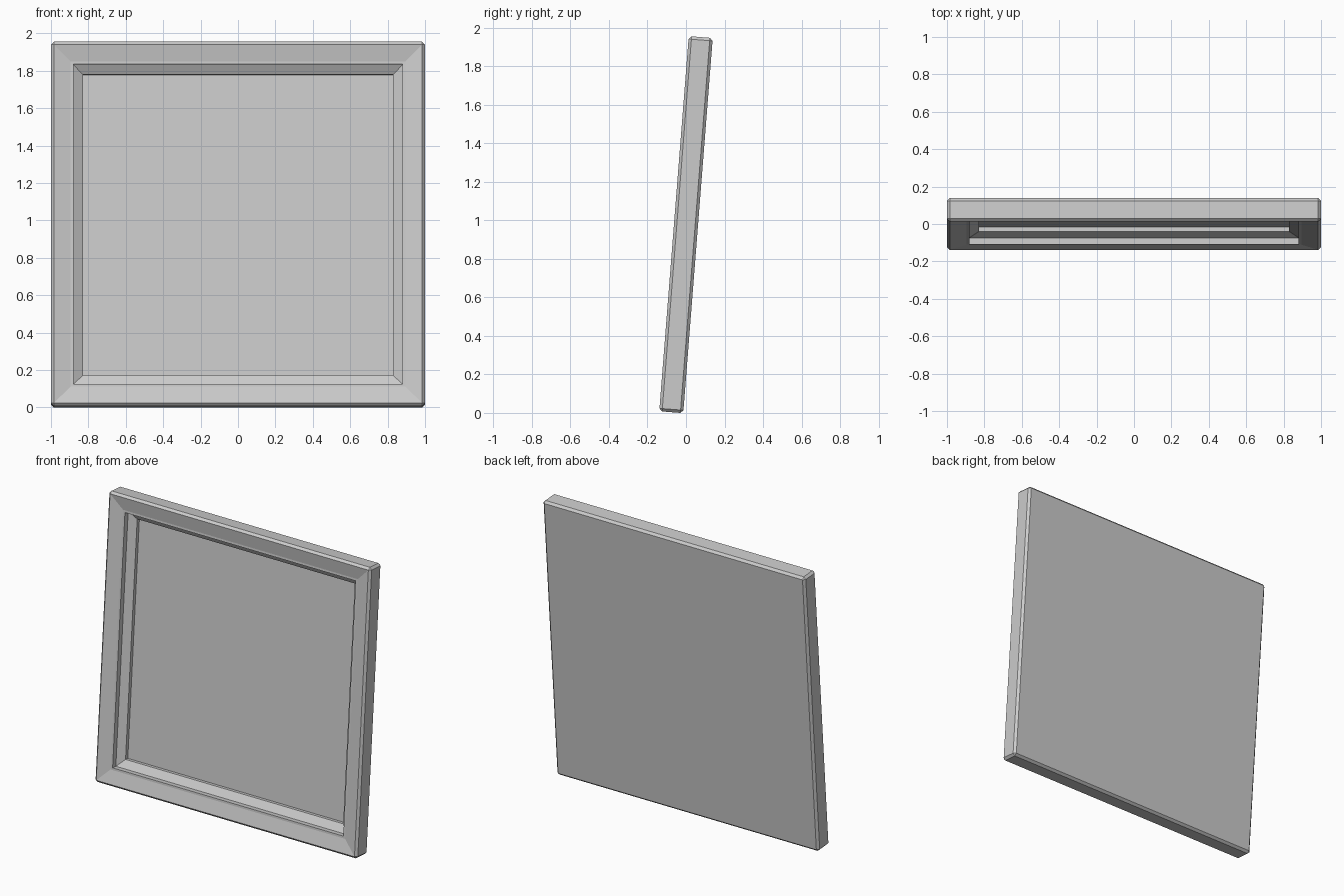
import bpy, bmesh, math
from mathutils import Matrix, Vector

if "Cube" in bpy.data.objects:
    bpy.data.objects.remove(bpy.data.objects["Cube"])

W, T, H = 2.0, 0.125, 1.954      # width, thickness, height
CHAMFER = 0.015
TILT = math.radians(4.5)

bm = bmesh.new()

# Chamfered slab
bmesh.ops.create_cube(bm, size=1.0, matrix=Matrix.Diagonal((W, T, H, 1)))
bmesh.ops.bevel(bm, geom=bm.edges[:], offset=CHAMFER, segments=1,
                profile=0.5, affect='EDGES')
bm.normal_update()

# Moulding steps on the front: (inward distance, added depth)
STEPS = [(0.09, 0.020), (0.015, 0.0), (0.0, 0.036), (0.05, 0.030), (0.0, 0.025)]
face = min(bm.faces, key=lambda f: f.calc_center_median().y)
for inset, depth in STEPS:
    if inset:
        bmesh.ops.inset_region(bm, faces=[face], thickness=inset, use_even_offset=True)
    else:
        face = bmesh.ops.extrude_discrete_faces(bm, faces=[face])["faces"][0]
    bmesh.ops.translate(bm, verts=face.verts[:], vec=(0, depth, 0))
    bm.normal_update()

# Lean backwards, then rest on the ground
bmesh.ops.rotate(bm, verts=bm.verts[:], cent=(0, 0, 0),
                 matrix=Matrix.Rotation(-TILT, 3, 'X'))
low = min(v.co.z for v in bm.verts)
bmesh.ops.translate(bm, verts=bm.verts[:], vec=Vector((0, 0, -low)))
bmesh.ops.recalc_face_normals(bm, faces=bm.faces[:])

mesh = bpy.data.meshes.new("leaning_frame")
bm.to_mesh(mesh)
bm.free()
bpy.context.collection.objects.link(bpy.data.objects.new("leaning_frame", mesh))
